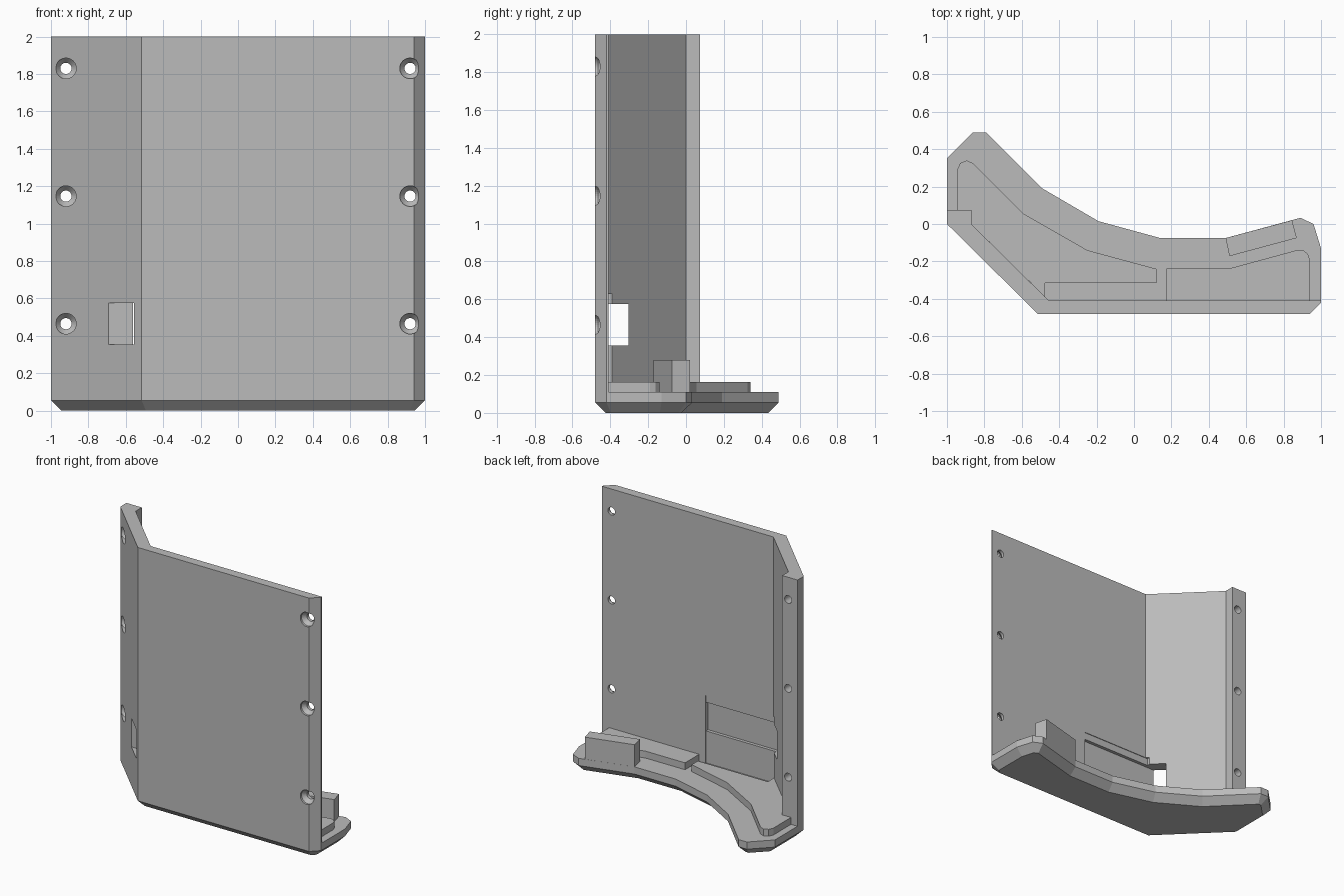
import bpy, bmesh, math
from mathutils import Vector, Matrix

if "Cube" in bpy.data.objects:
    bpy.data.objects.remove(bpy.data.objects["Cube"])

grey = bpy.data.materials.new("light_grey")
grey.use_nodes = True
colour = (0.5, 0.5, 0.5, 1)
grey.diffuse_color = colour
grey.node_tree.nodes["Principled BSDF"].inputs["Base Color"].default_value = colour


def finish(name, bm):
    bmesh.ops.recalc_face_normals(bm, faces=bm.faces)
    mesh = bpy.data.meshes.new(name)
    bm.to_mesh(mesh)
    bm.free()
    mesh.materials.append(grey)
    obj = bpy.data.objects.new(name, mesh)
    bpy.context.collection.objects.link(obj)
    return obj


def loft(name, layers):
    """Solid through stacked rings of equal point count."""
    bm = bmesh.new()
    rings = [[bm.verts.new(p) for p in ring] for ring in layers]
    n = len(rings[0])
    bm.faces.new(rings[0])
    bm.faces.new(rings[-1])
    for a, b in zip(rings, rings[1:]):
        for i in range(n):
            j = (i + 1) % n
            bm.faces.new((a[i], a[j], b[j], b[i]))
    return finish(name, bm)


def level(pts, z):
    return [(x, y, z) for x, y in pts]


def prism(name, pts, z0, z1):
    return loft(name, [level(pts, z0), level(pts, z1)])


def box(name, lo, hi):
    (x0, y0, z0), (x1, y1, z1) = lo, hi
    return prism(name, [(x0, y0), (x1, y0), (x1, y1), (x0, y1)], z0, z1)


def inset(pts, d):
    """Offset a clockwise outline inwards, keeping edges parallel."""
    out = []
    for i, p in enumerate(pts):
        p = Vector(p)
        a = (p - Vector(pts[i - 1])).normalized()
        b = (Vector(pts[(i + 1) % len(pts)]) - p).normalized()
        na, nb = Vector((a.y, -a.x)), Vector((b.y, -b.x))
        out.append(tuple(p + (na + nb) * d / (1 + na.dot(nb))))
    return out


def cut(obj, cutter):
    cutter.hide_render = True
    mod = obj.modifiers.new("cut", "BOOLEAN")
    mod.operation, mod.solver, mod.object = "DIFFERENCE", "EXACT", cutter
    bpy.context.view_layer.objects.active = obj
    bpy.ops.object.modifier_apply(modifier=mod.name)
    bpy.data.objects.remove(cutter)


def screw_cutter(x, z, seat):
    """Countersunk hole running along y; the cone starts at y = seat."""
    profile = [(-0.7, 0.055), (seat, 0.055), (seat + 0.03, 0.03), (0.3, 0.03)]
    steps = [math.tau * i / 32 for i in range(32)]
    return loft("screw_cutter", [[(x + r * math.cos(a), y, z + r * math.sin(a))
                                  for a in steps] for y, r in profile])


# Base plate with a chamfered underside
outline = [(-1, 0), (-1, 0.35), (-0.86, 0.49), (-0.79, 0.49), (-0.49, 0.19),
           (-0.19, 0.015), (0.14, -0.075), (0.49, -0.075), (0.89, 0.033),
           (0.96, 0), (1, -0.13), (1, -0.42), (0.94, -0.48), (-0.515, -0.48)]
loft("base_plate", [level(inset(outline, 0.055), 0), level(outline, 0.055),
                    level(outline, 0.11)])

# Tall folded wall with a mounting flange on the right edge
wall = prism("wall", [(-1, 0), (-1, 0.075), (-0.87, 0.075), (-0.87, 0),
                      (-0.455, -0.41), (1, -0.41), (1, -0.42), (0.94, -0.48),
                      (-0.515, -0.48)], 0.11, 2)

# Screw holes along both edges
for z in (0.465, 1.147, 1.83):
    cut(wall, screw_cutter(0.92, z, -0.465))
    cut(wall, screw_cutter(-0.92, z, -0.03))

# Shallow pocket, and the channel opening through the slanted wall
cut(wall, box("pocket_cutter", (-0.475, -0.415, 0.1), (0.12, -0.31, 0.63)))
cut(wall, box("channel_cutter", (-0.9, -0.44, 0.355), (0.12, -0.305, 0.575)))

# Raised ledges on the base plate
prism("right_ledge", [(-0.945, 0.075), (-0.945, 0.29), (-0.93, 0.325),
                      (-0.895, 0.34), (-0.86, 0.325), (-0.59, 0.055),
                      (-0.25, -0.14), (0.12, -0.24), (0.12, -0.315),
                      (-0.475, -0.315), (-0.475, -0.39), (-0.87, 0),
                      (-0.87, 0.075)], 0.11, 0.163)
prism("left_ledge", [(0.175, -0.41), (0.175, -0.238), (0.51, -0.238),
                     (0.87, -0.14), (0.905, -0.14), (0.93, -0.16),
                     (0.94, -0.19), (0.94, -0.41)], 0.11, 0.163)

# Stop block on the back rim
prism("stop_block", [(0.49, -0.075), (0.845, 0.02), (0.87, -0.075),
                     (0.51, -0.172)], 0.11, 0.28)
